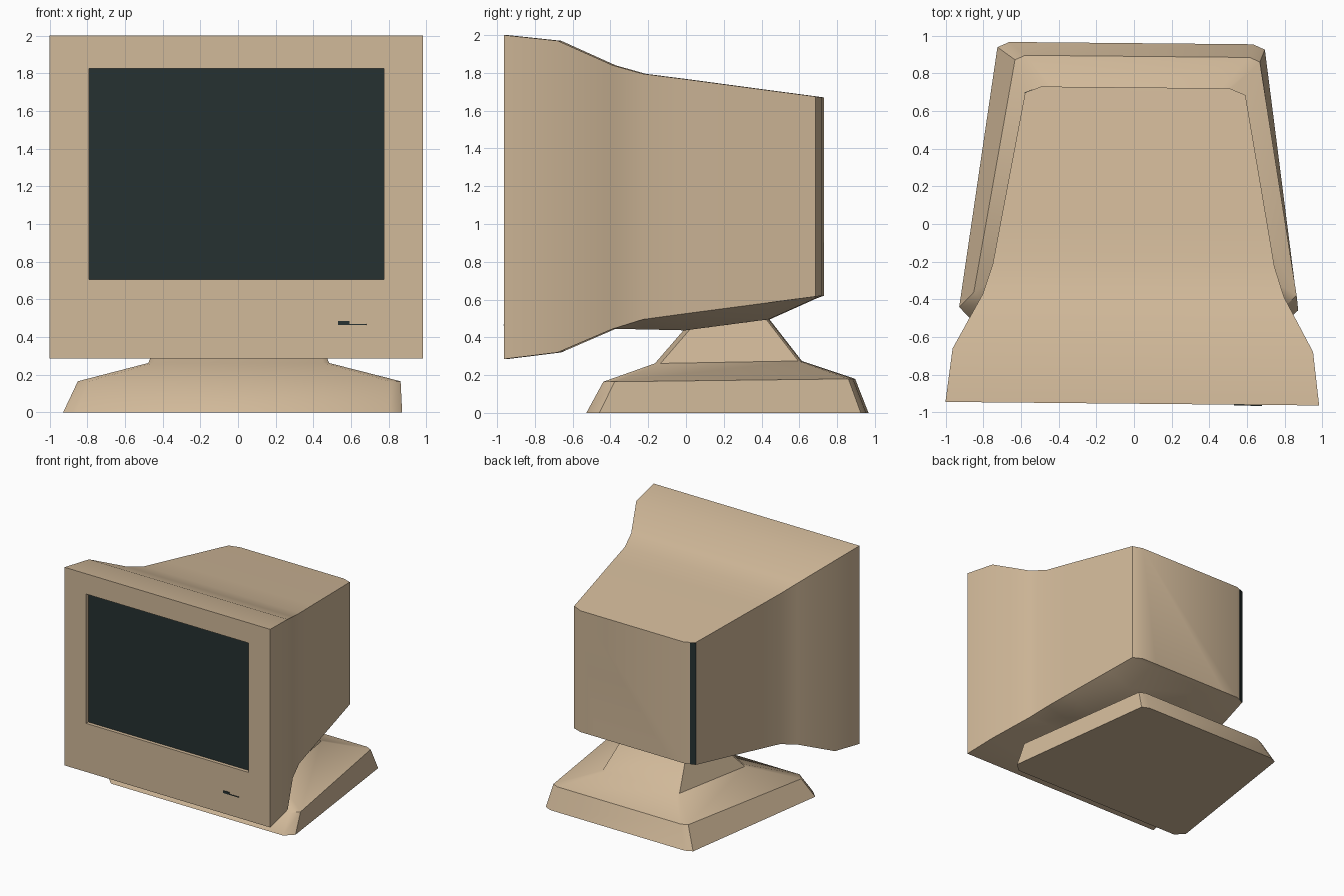
import bpy, bmesh, math

if "Cube" in bpy.data.objects:
    bpy.data.objects.remove(bpy.data.objects["Cube"])

TURN = -0.0095  # the whole set is turned very slightly


def material(name, rgb):
    m = bpy.data.materials.new(name)
    m.diffuse_color = (*rgb, 1)
    m.use_nodes = True
    m.node_tree.nodes["Principled BSDF"].inputs["Base Color"].default_value = m.diffuse_color
    return m


beige = material("beige plastic", (0.638, 0.485, 0.32))
dark = material("dark glass", (0.019, 0.031, 0.031))


def loft(name, rings, mats, angle=40, dark_first_cap=False):
    """Skin a list of equal-length point rings and close both ends."""
    bm = bmesh.new()
    vs = [[bm.verts.new(p) for p in r] for r in rings]
    n = len(vs[0])
    first = bm.faces.new(vs[0])
    bm.faces.new(vs[-1])
    for a, b in zip(vs, vs[1:]):
        for i in range(n):
            j = (i + 1) % n
            bm.faces.new((a[i], a[j], b[j], b[i]))
    if dark_first_cap:
        first.material_index = 1
    bmesh.ops.recalc_face_normals(bm, faces=bm.faces)
    me = bpy.data.meshes.new(name)
    bm.to_mesh(me)
    bm.free()
    for m in mats:
        me.materials.append(m)
    ob = bpy.data.objects.new(name, me)
    bpy.context.collection.objects.link(ob)
    ob.rotation_euler.z = TURN
    bpy.ops.object.select_all(action='DESELECT')
    ob.select_set(True)
    bpy.context.view_layer.objects.active = ob
    bpy.ops.object.shade_smooth_by_angle(angle=math.radians(angle))
    return ob


def body_ring(y, w, top, bottom, c, belly):
    return [(-w, y, top), (w, y, top), (w, y, bottom),
            (c, y, belly), (-c, y, belly), (-w, y, bottom)]


# Casing: screen recess, bezel, flared rim, tapering tube housing with belly
loft("monitor_casing", [body_ring(*r) for r in (
    (-0.924, 0.783, 1.825, 0.705, 0.45, 0.705),
    (-0.954, 0.783, 1.825, 0.705, 0.45, 0.705),
    (-0.954, 0.992, 2.00, 0.285, 0.48, 0.285),
    (-0.67, 0.957, 1.97, 0.32, 0.48, 0.32),
    (-0.38, 0.80, 1.84, 0.445, 0.48, 0.445),
    (-0.22, 0.748, 1.795, 0.495, 0.48, 0.442),
    (0.00, 0.709, 1.767, 0.525, 0.46, 0.437),
    (0.44, 0.63, 1.708, 0.583, 0.42, 0.495),
    (0.69, 0.585, 1.675, 0.616, 0.38, 0.607),
    (0.725, 0.50, 1.67, 0.62, 0.36, 0.62),
)], [beige, dark], angle=35, dark_first_cap=True)


def base_ring(cx, front, back, y0, y1, z0, z1, cut):
    """Tapered rectangle with clipped corners, z0 at front and z1 at back."""
    half = [(front - cut, y0, z0), (front, y0 + cut, z0),
            (back, y1 - cut * 0.4, z1), (back - cut * 0.9, y1, z1)]
    return ([(cx + x, y, z) for x, y, z in half]
            + [(cx - x, y, z) for x, y, z in reversed(half)])


# Stand: sloped foot rising into a neck
loft("stand", [base_ring(*r) for r in (
    (-0.024, 0.90, 0.71, -0.52, 0.96, 0.0, 0.0, 0.07),
    (0.01, 0.857, 0.65, -0.43, 0.89, 0.165, 0.18, 0.06),
    (0.005, 0.48, 0.37, -0.16, 0.61, 0.262, 0.275, 0.03),
    (0.005, 0.40, 0.30, 0.01, 0.42, 0.46, 0.52, 0.03),
)], [beige], angle=45)


def plate(name, x0, x1, y0, y1, z0, z1):
    loft(name, [[(x0, y0, z), (x1, y0, z), (x1, y1, z), (x0, y1, z)]
                for z in (z0, z1)], [dark])


# Power switch markings on the bezel
plate("power_switch", 0.54, 0.60, -0.959, -0.953, 0.468, 0.484)
plate("power_switch_line", 0.54, 0.69, -0.959, -0.953, 0.463, 0.469)

# Thin dark strip on the rear left corner
loft("rear_corner_strip", [
    [(-0.587, 0.686, z), (-0.545, 0.702, z), (-0.547, 0.709, z), (-0.589, 0.692, z)]
    for z in (0.62, 1.67)], [dark])
